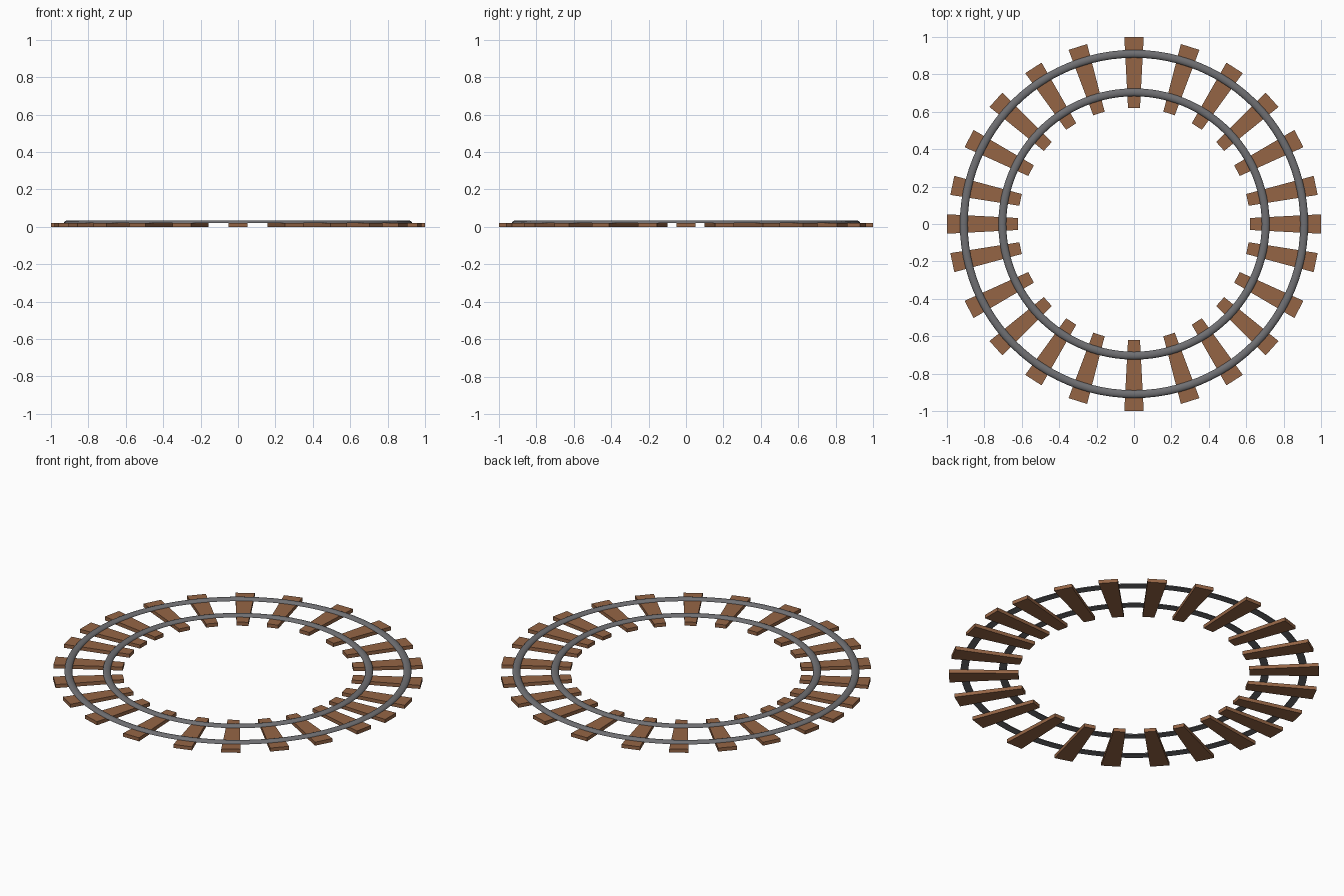
import bpy, bmesh, math

if "Cube" in bpy.data.objects:
    bpy.data.objects.remove(bpy.data.objects["Cube"])

def material(name, rgb):
    m = bpy.data.materials.new(name)
    m.diffuse_color = (*rgb, 1)
    m.use_nodes = True
    m.node_tree.nodes["Principled BSDF"].inputs["Base Color"].default_value = m.diffuse_color
    return m

wood = material("wood", (0.30, 0.13, 0.06))
steel = material("steel", (0.16, 0.16, 0.17))

def finish(bm, name, mat):
    bmesh.ops.recalc_face_normals(bm, faces=bm.faces[:])
    me = bpy.data.meshes.new(name)
    bm.to_mesh(me)
    bm.free()
    me.materials.append(mat)
    ob = bpy.data.objects.new(name, me)
    bpy.context.collection.objects.link(ob)
    return ob

# Wooden sleeper: tapered plank pointing outwards
def sleeper(name, angle, outer):
    bm = bmesh.new()
    outline = [(0.62, -0.032), (outer, -0.052), (outer, 0.052), (0.62, 0.032)]
    base = bm.faces.new([bm.verts.new((x, y, 0)) for x, y in outline])
    ext = bmesh.ops.extrude_face_region(bm, geom=[base])
    top = [v for v in ext["geom"] if isinstance(v, bmesh.types.BMVert)]
    bmesh.ops.translate(bm, verts=top, vec=(0, 0, 0.021))
    ob = finish(bm, name, wood)
    ob.rotation_euler.z = math.radians(angle)

# Ring rail: low dome profile swept round a circle
def rail(name, radius, steps=96, arc=8):
    bm = bmesh.new()
    profile = [(radius + 0.021 * math.cos(math.pi * i / arc),
                0.02 + 0.014 * math.sin(math.pi * i / arc)) for i in range(arc + 1)]
    rings = []
    for s in range(steps):
        a = 2 * math.pi * s / steps
        rings.append([bm.verts.new((r * math.cos(a), r * math.sin(a), z)) for r, z in profile])
    n = len(profile)
    for s in range(steps):
        p, q = rings[s], rings[(s + 1) % steps]
        for i in range(n):
            j = (i + 1) % n
            bm.faces.new((p[i], q[i], q[j], p[j]))
    ob = finish(bm, name, steel)
    bpy.context.view_layer.objects.active = ob
    ob.select_set(True)
    bpy.ops.object.shade_smooth_by_angle(angle=math.radians(40))
    ob.select_set(False)

# Sleepers on the axes, then the mirrored ones in each quadrant
angles = [0, 90, 180, 270]
for a in (12, 27.4, 42, 57.2, 72.4):
    angles += [a, 180 - a, 180 + a, 360 - a]
for i, a in enumerate(sorted(angles)):
    sleeper(f"sleeper_{i + 1:02d}", a, 1.0 if a % 90 == 0 else 0.993)

rail("outer_rail", 0.91)
rail("inner_rail", 0.704)
